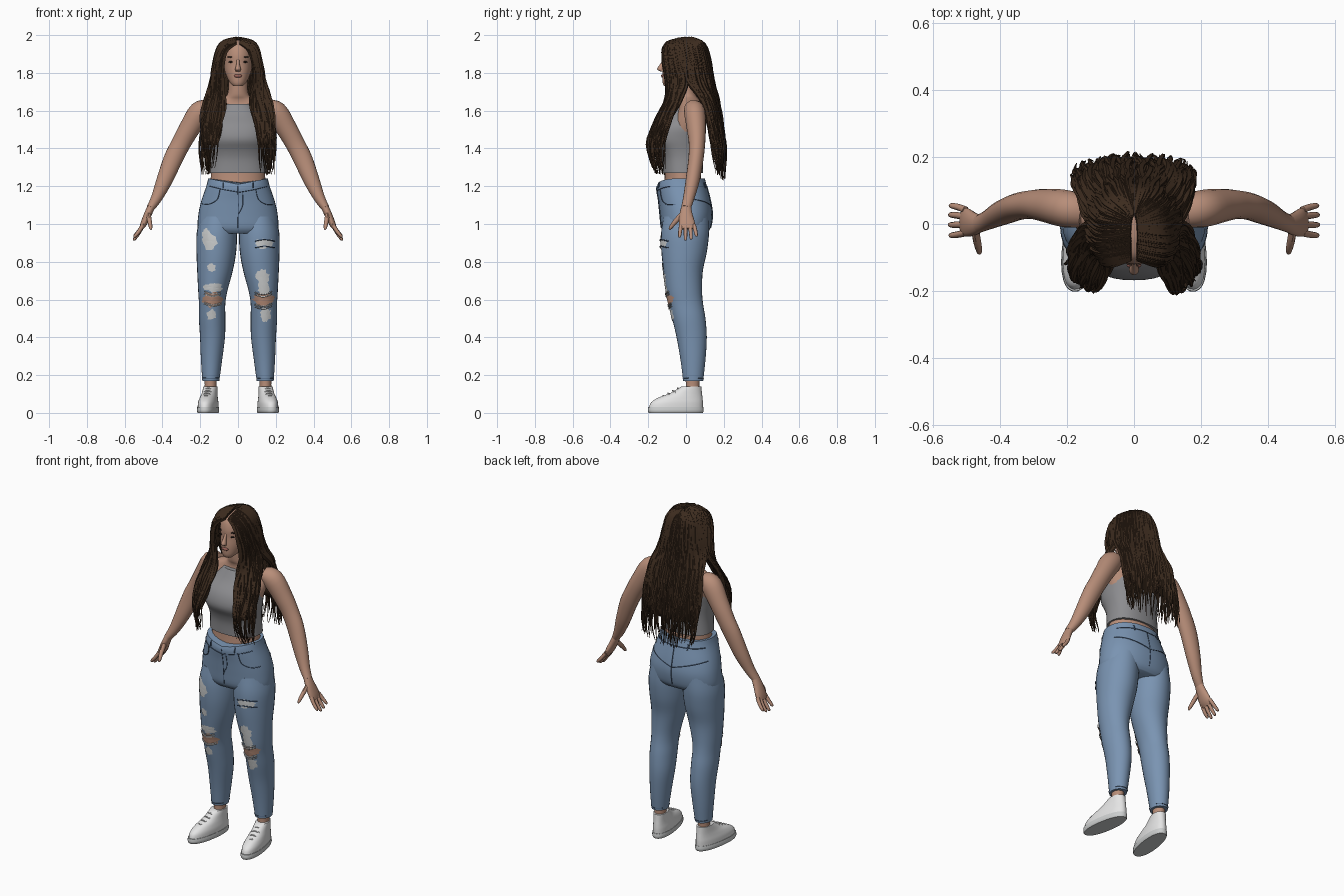
import bpy, bmesh, math, random
from mathutils import Vector, Matrix
from mathutils.bvhtree import BVHTree

random.seed(4)
if "Cube" in bpy.data.objects:
    bpy.data.objects.remove(bpy.data.objects["Cube"])


def material(name, *rgb):
    """Flat material from display colour values."""
    colour = [((c / 255 + 0.055) / 1.055) ** 2.4 for c in rgb] + [1]
    mat = bpy.data.materials.new(name)
    mat.use_nodes = True
    mat.diffuse_color = colour
    mat.node_tree.nodes["Principled BSDF"].inputs["Base Color"].default_value = colour
    return mat


skin = material("skin", 184, 142, 121)
denim = material("denim", 122, 148, 178)
dark_denim = material("dark denim", 66, 86, 112)
grey_cloth = material("grey cloth", 140, 140, 143)
hair_brown = material("dark brown hair", 60, 43, 30)
white = material("white leather", 228, 228, 228)
pale = material("pale threads", 204, 206, 206)
lip = material("lip", 152, 98, 88)
lash = material("lash", 34, 26, 22)


def finish(name, bm, mat, mirror=False, angle=50):
    bmesh.ops.recalc_face_normals(bm, faces=bm.faces)
    mesh = bpy.data.meshes.new(name)
    bm.to_mesh(mesh)
    bm.free()
    mesh.materials.append(mat)
    obj = bpy.data.objects.new(name, mesh)
    bpy.context.collection.objects.link(obj)
    if mirror:
        obj.modifiers.new("Mirror", "MIRROR").use_mirror_merge = False
    bpy.ops.object.select_all(action="DESELECT")
    obj.select_set(True)
    bpy.context.view_layer.objects.active = obj
    bpy.ops.object.shade_smooth_by_angle(angle=math.radians(angle))
    return obj


def smooth(rows, steps):
    """Catmull-Rom interpolation of rows of any width."""
    p = [Vector(r) for r in rows]
    p = [p[0]] + p + [p[-1]]
    out = []
    for a, b, c, d in zip(p, p[1:], p[2:], p[3:]):
        for i in range(steps):
            s = i / steps
            out.append(b + 0.5 * s * ((c - a) + s * ((2 * a - 5 * b + 4 * c - d)
                       + s * (3 * b - a - 3 * c + d))))
    return out + [p[-1]]


def sweep(bm, rows, n=20, steps=4, level=False, power=1.0):
    """Skin ellipses (x, y, z, radius a, radius b), level or square to the path."""
    rows = smooth(rows, steps)
    rings = []
    for i, row in enumerate(rows):
        centre = Vector(row[:3])
        a, b = Vector((1, 0, 0)), Vector((0, 1, 0))
        if not level:
            ahead, behind = rows[min(i + 1, len(rows) - 1)], rows[max(i - 1, 0)]
            t = (Vector(ahead[:3]) - Vector(behind[:3])).normalized()
            b = (b - t * b.dot(t)).normalized()
            a = b.cross(t)
        ring = []
        for k in range(n):
            c, s = math.cos(math.tau * k / n), math.sin(math.tau * k / n)
            c, s = (math.copysign(abs(v) ** power, v) for v in (c, s))
            ring.append(bm.verts.new(centre + a * row[3] * c + b * row[4] * s))
        rings.append(ring)
    for lower, upper in zip(rings, rings[1:]):
        for k in range(n):
            j = (k + 1) % n
            bm.faces.new((lower[k], lower[j], upper[j], upper[k]))
    bm.faces.new(rings[0])
    bm.faces.new(rings[-1])


def stack(bm, rows, x=0, **options):
    """Level loft from (height, half width, front y, back y)."""
    sweep(bm, [(x, (f + b) / 2, z, w, (b - f) / 2) for z, w, f, b in rows],
          level=True, **options)


def blob(name, centre, size, mat, mirror=False):
    bm = bmesh.new()
    place = Matrix.Translation(centre) @ Matrix.Diagonal((*size, 1))
    bmesh.ops.create_uvsphere(bm, u_segments=16, v_segments=10, radius=1, matrix=place)
    finish(name, bm, mat, mirror)


# Torso, neck and head
bm = bmesh.new()
stack(bm, [(1.16, .15, -.12, .08), (1.27, .143, -.112, .08), (1.4, .14, -.11, .08),
           (1.5, .165, -.1, .09), (1.58, .182, -.06, .09), (1.63, .16, -.04, .085),
           (1.66, .09, -.04, .07), (1.69, .055, -.05, .05), (1.78, .05, -.055, .045)], n=32)
finish("torso", bm, skin)
bm = bmesh.new()
stack(bm, [(1.73, .024, -.115, -.07), (1.75, .044, -.124, -.02), (1.8, .068, -.125, .06),
           (1.85, .077, -.12, .09), (1.9, .08, -.119, .1), (1.95, .066, -.098, .085),
           (1.973, .02, -.04, .04)], n=32)
finish("head", bm, skin)
bm = bmesh.new()
sweep(bm, [(0, -.113, 1.875, .007, .006), (0, -.126, 1.845, .009, .012),
           (0, -.136, 1.82, .015, .017), (0, -.125, 1.808, .012, .01)], n=12, level=True)
finish("nose", bm, skin)
blob("eyes", (.034, -.106, 1.858), (.017, .007, .005), lash, True)
blob("eyebrows", (.036, -.106, 1.884), (.021, .006, .004), lash, True)
blob("lips", (0, -.123, 1.784), (.022, .009, .009), lip)

# Cropped top
bm = bmesh.new()
stack(bm, [(1.27, .152, -.12, .09), (1.34, .147, -.125, .088), (1.39, .15, -.14, .087),
           (1.45, .16, -.168, .092), (1.52, .162, -.15, .1), (1.58, .125, -.1, .098),
           (1.635, .075, -.066, .082)], n=40, power=.85)
finish("cropped_top", bm, grey_cloth)

# Arms and hands
bm = bmesh.new()
sweep(bm, [(.15, .035, 1.615, .04, .045), (.2, .045, 1.592, .06, .056),
           (.26, .055, 1.5, .055, .05), (.305, .058, 1.42, .051, .043),
           (.345, .052, 1.34, .05, .04), (.39, .035, 1.23, .042, .037),
           (.43, .015, 1.14, .03, .03), (.463, 0, 1.085, .021, .026)])
finish("arms", bm, skin, True)
bm = bmesh.new()
sweep(bm, [(.455, .002, 1.1, .02, .024), (.478, 0, 1.05, .02, .035),
           (.5, .005, 1.0, .017, .043), (.513, .007, .975, .01, .036)], n=16)
for y, drop in ((-.026, .05), (-.002, .065), (.021, .06), (.042, .045)):
    sweep(bm, [(.503, y, .995, .011, .011), (.525, y * 1.2, .985 - drop / 2, .01, .01),
               (.54 + drop / 8, y * 1.3, .985 - drop, .008, .008),
               (.543 + drop / 8, y * 1.3, .978 - drop, .003, .003)], n=8, steps=2)
sweep(bm, [(.474, -.02, 1.05, .012, .016), (.468, -.055, 1.015, .012, .013),
           (.462, -.082, .98, .009, .009), (.461, -.088, .97, .003, .003)], n=8, steps=2)
finish("hands", bm, skin, True)

# Jeans: hips and two legs
bm = bmesh.new()
stack(bm, [(.95, .19, -.11, .11), (.98, .213, -.13, .13), (1.05, .21, -.138, .14),
           (1.12, .195, -.145, .13), (1.2, .168, -.155, .11), (1.24, .158, -.15, .1)],
      n=40, power=.9)
for side in (1, -1):
    leg = [(.105, 0, 1.04, .095, .12), (.112, -.005, .95, .107, .127),
           (.115, -.01, .85, .105, .12), (.122, -.015, .75, .094, .104),
           (.133, -.01, .65, .078, .095), (.137, 0, .58, .07, .09),
           (.137, .015, .5, .07, .088), (.135, .03, .4, .066, .08),
           (.14, .037, .28, .056, .066), (.144, .038, .17, .045, .053)]
    sweep(bm, [(side * x, *rest) for x, *rest in leg], n=28, level=True)
for v in bm.verts:
    if v.co.z > 1.14 and v.co.y < 0:
        v.co.z -= .03 * max(0, 1 - abs(v.co.x) / .15) * (v.co.z - 1.14) / .1
bm.normal_update()
jeans_tree = BVHTree.FromBMesh(bm)
finish("jeans", bm, denim)


def on_jeans(x, z, facing=-1, lift=.004):
    hit = jeans_tree.ray_cast(Vector((x, facing, z)), Vector((0, -facing, 0)))[0]
    return hit + Vector((0, facing * lift, 0)) if hit else None


def seam(bm, points, facing=-1, radius=.0025, lift=.001):
    hits = [on_jeans(p[0], p[1], facing, lift) for p in smooth(points, 6)]
    rows = [(*h, radius, radius) for h in hits if h]
    if len(rows) > 1:
        sweep(bm, rows, n=5, steps=1)


# Seams, pockets and belt loops
bm = bmesh.new()
seam(bm, [(0, 1.2), (.002, 1.1), (0, .98)])
seam(bm, [(.025, 1.17), (.026, 1.1), (.002, 1.05)])
seam(bm, [(0, 1.2), (0, 1.1), (0, .98)], 1)
for s in (1, -1):
    seam(bm, [(s * .095, 1.185), (s * .11, 1.13), (s * .15, 1.105), (s * .19, 1.105)])
    seam(bm, [(0, 1.168), (s * .08, 1.182), (s * .155, 1.2)])
    seam(bm, [(0, 1.2), (s * .08, 1.2), (s * .155, 1.2)], 1)
    seam(bm, [(0, 1.08), (s * .09, 1.105), (s * .18, 1.13)], 1)
    for facing in (1, -1):
        seam(bm, [(s * .08, 1.19), (s * .08, 1.22)], facing, .004)
        seam(bm, [(s * .103, .185), (s * .145, .183), (s * .185, .185)], facing, .002)
finish("jeans_seams", bm, dark_denim)


def patch(name, x, z, w, h, mat, lift=.004):
    """Ragged plate lying on the front of the jeans."""
    bm = bmesh.new()
    n = 22
    ragged = [random.uniform(.75, 1.15) for _ in range(n)]
    rings = []
    for ring in (.05, .4, .7, 1):
        verts = []
        for k in range(n):
            a = math.tau * k / n
            r = ring * ragged[k]
            verts.append(bm.verts.new(on_jeans(x + w * r * math.cos(a),
                                               z + h * r * math.sin(a), -1, lift)))
        rings.append(verts)
    bm.faces.new(rings[0])
    for inner, outer in zip(rings, rings[1:]):
        for k in range(n):
            j = (k + 1) % n
            bm.faces.new((inner[k], inner[j], outer[j], outer[k]))
    finish(name, bm, mat)


# Worn patches and torn knees
for name, x, z, w, h in (("right_upper", -.15, .91, .045, .045), ("right_upper_top", -.17, .945, .02, .035),
                         ("right_middle", -.14, .77, .024, .024), ("right_above_knee", -.13, .665, .05, .025),
                         ("right_shin", -.14, .52, .028, .03), ("left_upper", .14, .895, .055, .026),
                         ("left_middle", .13, .72, .037, .038), ("left_above_knee", .135, .66, .03, .04),
                         ("left_shin", .148, .52, .03, .04)):
    patch(name + "_worn_patch", x, z, w, h, pale)
patch("right_knee_tear", -.137, .6, .055, .042, skin, .006)
patch("left_knee_tear", .135, .6, .058, .036, skin, .006)
bm = bmesh.new()
for s in (1, -1):
    for base in (.57, .63):
        for i in range(4):
            z = base + random.uniform(-.012, .012)
            seam(bm, [(s * .09, z), (s * .135, z - .01), (s * .18, z + .004)], -1, .0025, .008)
finish("torn_threads", bm, pale)
bm = bmesh.new()
for z in (.875, .91):
    seam(bm, [(.09, z), (.14, z + .008), (.195, z)], -1, .003, .006)
finish("tear_edges", bm, dark_denim)

# Ankles and shoes
bm = bmesh.new()
sweep(bm, [(.145, .035, .08, .034, .04), (.145, .035, .15, .031, .036),
           (.145, .037, .24, .036, .042)], level=True)
finish("ankles", bm, skin, True)
turn = (Matrix.Translation((.145, .035, 0)) @ Matrix.Rotation(.15, 4, "Z")
        @ Matrix.Translation((-.145, -.035, 0)))
for name, mat, rows in (
        ("shoe_soles", pale, [(0, .05, -.2, .09), (.012, .054, -.205, .094), (.03, .052, -.203, .092)]),
        ("shoe_uppers", white, [(.026, .05, -.199, .09), (.055, .049, -.188, .09), (.08, .044, -.15, .088),
                                (.105, .039, -.085, .085), (.14, .036, -.025, .082)])):
    bm = bmesh.new()
    stack(bm, rows, x=.145, n=28, power=.9)
    bm.transform(turn)
    finish(name, bm, mat, True)
bm = bmesh.new()
for i in range(4):
    y, z = -.045 - .026 * i, .131 - .013 * i
    sweep(bm, [(.12, y + .012, z - .012, .004, .004), (.145, y, z, .004, .004),
               (.17, y + .012, z - .012, .004, .004)], n=6)
bm.transform(turn)
finish("shoe_laces", bm, white, True)

# Hair guides: outer side, front edge and centre back, from parting to tip
front_side = [(.01, -.02, 1.985), (.09, -.03, 1.955), (.122, -.01, 1.85), (.138, .01, 1.75),
              (.165, -.03, 1.66), (.185, -.08, 1.55), (.192, -.11, 1.42), (.18, -.1, 1.26)]
front_edge = [(.01, -.105, 1.955), (.056, -.118, 1.92), (.08, -.115, 1.85), (.083, -.1, 1.75),
              (.07, -.1, 1.66), (.085, -.15, 1.55), (.105, -.198, 1.42), (.125, -.16, 1.27)]
back_side = [(.01, -.02, 1.985), (.09, -.03, 1.955), (.122, -.01, 1.85), (.138, .01, 1.75),
             (.162, .075, 1.66), (.172, .12, 1.53), (.172, .14, 1.4), (.16, .16, 1.27)]
back_centre = [(0, .03, 1.985), (0, .095, 1.95), (0, .125, 1.85), (0, .14, 1.75),
               (0, .162, 1.65), (0, .182, 1.53), (0, .2, 1.4), (0, .195, 1.23)]


def hair_path(outer, middle, u):
    c, s = 1 - math.cos(u * math.pi / 2), math.sin(u * math.pi / 2)
    return smooth([(a[0] + (b[0] - a[0]) * c, a[1] + (b[1] - a[1]) * s, a[2] + (b[2] - a[2]) * u)
                   for a, b in zip(outer, middle)], 4)


sheet, strands = bmesh.new(), bmesh.new()
for outer, middle, count in ((front_side, front_edge, 48), (back_side, back_centre, 60)):
    for side in (1, -1):
        # Solid underlayer
        grid = [[sheet.verts.new((p.x * side, p.y, p.z)) for p in hair_path(outer, middle, i / 12)[:-4]]
                for i in range(13)]
        for left, right in zip(grid, grid[1:]):
            for k in range(len(left) - 1):
                sheet.faces.new((left[k], left[k + 1], right[k + 1], right[k]))
        # Wavy tapered locks
        for i in range(count):
            path = hair_path(outer, middle, (i + random.random()) / count)
            path = path[:len(path) - random.randint(0, 4)]
            phase, lift = random.uniform(0, math.tau), random.uniform(-.003, .006)
            thick, rows = random.uniform(.008, .012), []
            for k, p in enumerate(path):
                t = k / (len(path) - 1)
                wave = .011 * t * math.sin(phase + 15 * t)
                swing = .009 * t * math.cos(phase * 2 + 13 * t)
                out = (1 + lift * 6 * t)
                r = thick * min(1, .6 + 2 * t, .12 + 3 * (1 - t))
                rows.append(((p.x * out + wave) * side, p.y * out + swing, p.z, r, r))
            sweep(strands, rows, n=5, steps=1)
under = finish("hair_underlayer", sheet, hair_brown)
under.modifiers.new("Thickness", "SOLIDIFY").thickness = .008
finish("hair_locks", strands, hair_brown, angle=40)
